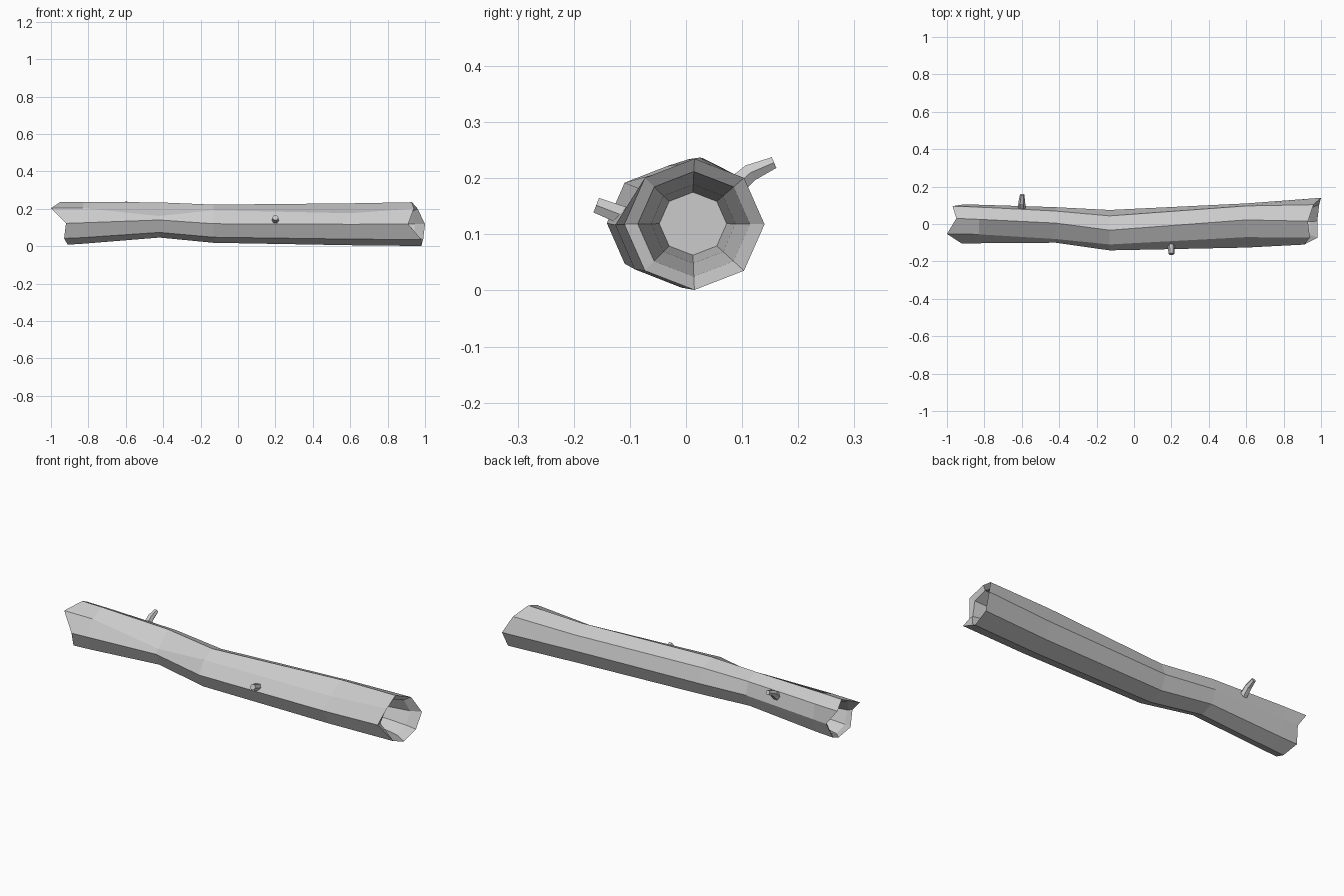
import bpy, bmesh, math
from mathutils import Vector

cube = bpy.data.objects.get("Cube")
if cube:
    bpy.data.objects.remove(cube, do_unlink=True)

SIDES = 8

bark = bpy.data.materials.new("grey_bark")
bark.use_nodes = True
bark.diffuse_color = (0.6, 0.6, 0.6, 1)
bark.node_tree.nodes["Principled BSDF"].inputs["Base Color"].default_value = (0.6, 0.6, 0.6, 1)


def ring(x, cy, cz, ry, rz, lean=0, jag=None):
    """Octagon starting at the top and turning towards +y; lean slides the top sideways."""
    points = []
    for i in range(SIDES):
        a = math.tau * i / SIDES
        up = math.cos(a)
        points.append(Vector((x + (jag[i] if jag else 0),
                              cy + ry * math.sin(a) + lean * max(up, 0),
                              cz + rz * up)))
    return points


def inset(points, x, scale, cy, cz, follow=0.0):
    """Smaller copy of a rim, set inside the trunk."""
    return [Vector((x + (p.x - x) * follow, cy + (p.y - cy) * scale,
                    cz + (p.z - cz) * scale)) for p in points]


def loft(name, rings):
    """Skin a list of rings and cap both ends."""
    bm = bmesh.new()
    loops = [[bm.verts.new(p) for p in r] for r in rings]
    for a, b in zip(loops, loops[1:]):
        n = len(a)
        for i in range(n):
            j = (i + 1) % n
            bm.faces.new((a[i], a[j], b[j], b[i]))
    bm.faces.new(loops[0])
    bm.faces.new(loops[-1])
    bmesh.ops.recalc_face_normals(bm, faces=bm.faces)
    mesh = bpy.data.meshes.new(name)
    bm.to_mesh(mesh)
    bm.free()
    mesh.materials.append(bark)
    obj = bpy.data.objects.new(name, mesh)
    bpy.context.collection.objects.link(obj)
    return obj


# Jagged rims at the two broken ends
left_rim = ring(-0.93, 0, 0.122, 0.105, 0.114, 0.03,
                [-0.02, -0.04, 0.02, 0, 0.02, 0, 0.01, -0.07])
right_rim = ring(0.93, 0.015, 0.118, 0.125, 0.117, 0,
                 [0, 0.03, 0.07, 0.06, 0.05, 0.05, -0.02, 0.01])

# Bent outer trunk
outer = [
    left_rim,
    ring(-0.83, 0, 0.125, 0.103, 0.112, 0.025),
    ring(-0.42, -0.005, 0.14, 0.095, 0.094, 0.01),
    ring(-0.13, -0.033, 0.12, 0.108, 0.102),
    ring(0.6, -0.008, 0.117, 0.118, 0.112, 0.03),
    right_rim,
]
# The front upper ridge dips at the bend and near the far end
outer[2][7].z -= 0.045
outer[2][7].y -= 0.015
outer[4][7].z -= 0.02

# Hollows stepping down into each end
left_hollow = [inset(left_rim, x, s, 0, 0.12, f)
               for x, s, f in ((-0.6, 0.5, 0), (-0.78, 0.62, 0), (-0.89, 0.83, 0.4))]
right_hollow = [inset(right_rim, x, s, 0.01, 0.12, f)
                for x, s, f in ((0.91, 0.8, 0.4), (0.8, 0.6, 0), (0.65, 0.48, 0))]
loft("hollow_trunk", left_hollow + outer + right_hollow)


def twig(name, path, sides=6):
    """Tapered branch along (point, radius) steps."""
    pts = [Vector(p) for p, r in path]
    rings = []
    for i, (p, r) in enumerate(path):
        along = (pts[min(i + 1, len(pts) - 1)] - pts[max(i - 1, 0)]).normalized()
        side = Vector((1, 0, 0))
        up = along.cross(side)
        rings.append([pts[i] + r * (side * math.cos(math.tau * k / sides)
                                    + up * math.sin(math.tau * k / sides))
                      for k in range(sides)])
    return loft(name, rings)


# Branch stubs
twig("front_stub", [((0.2, -0.09, 0.125), 0.02), ((0.2, -0.16, 0.152), 0.016)])
twig("back_branch", [((-0.6, 0.07, 0.17), 0.022), ((-0.6, 0.115, 0.21), 0.018),
                     ((-0.598, 0.157, 0.228), 0.012)])
